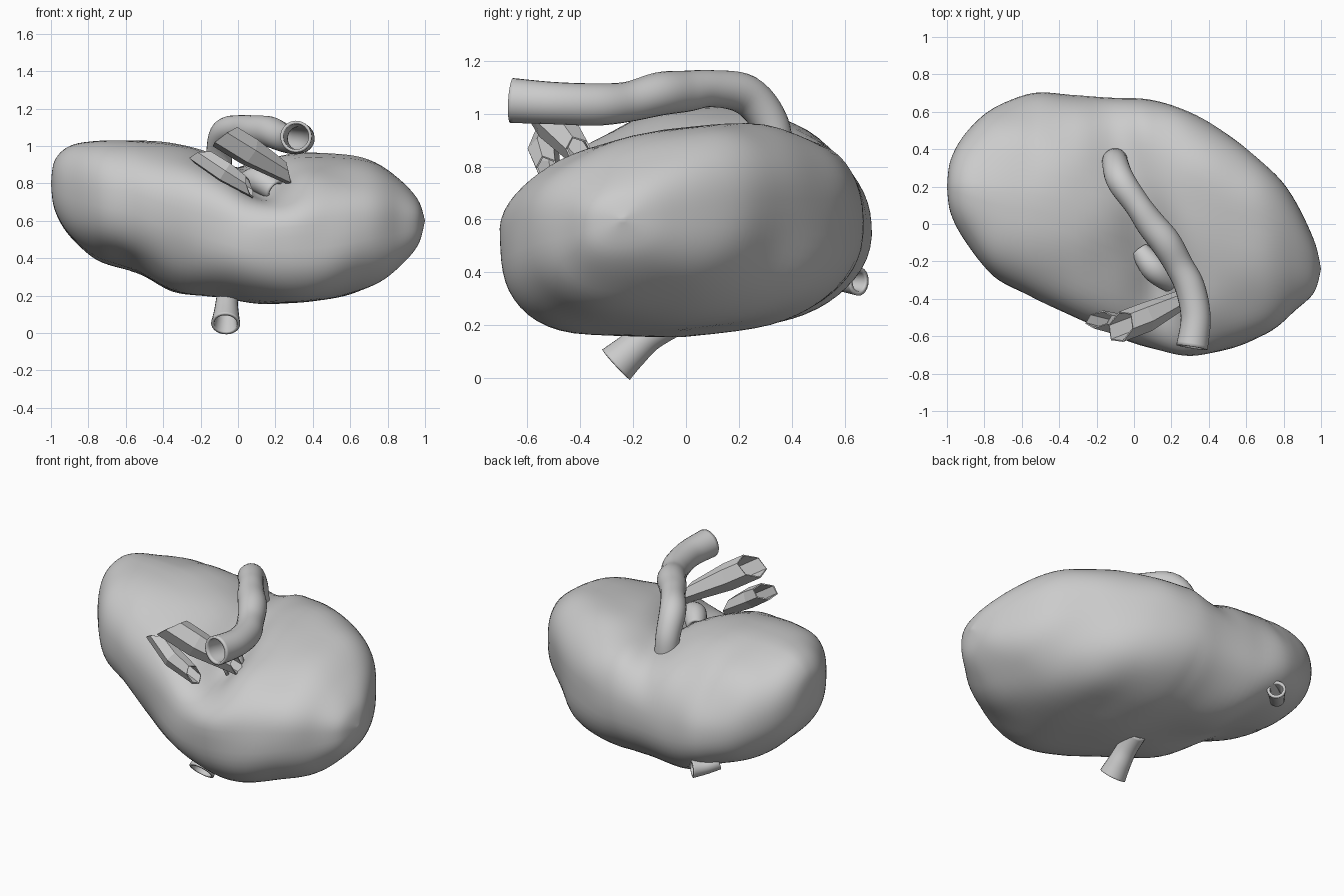
import bpy, bmesh, math
from mathutils import Vector, noise

cube = bpy.data.objects.get("Cube")
if cube:
    bpy.data.objects.remove(cube, do_unlink=True)

grey = bpy.data.materials.new("plain_grey")
grey.use_nodes = True
grey.diffuse_color = (0.6, 0.6, 0.6, 1)
grey.node_tree.nodes["Principled BSDF"].inputs["Base Color"].default_value = (0.6, 0.6, 0.6, 1)


def spline_samples(keys, steps):
    """Catmull-Rom samples through a list of tuples."""
    result = []
    last = len(keys) - 1
    for i in range(last):
        a, b, c, d = (keys[min(max(k, 0), last)] for k in (i - 1, i, i + 1, i + 2))
        for s in range(steps):
            t = s / steps
            result.append([q + t * (r - p + t * (2 * p - 5 * q + 4 * r - u
                           + t * (3 * q - p - 3 * r + u))) / 2
                           for p, q, r, u in zip(a, b, c, d)])
    result.append(list(keys[-1]))
    return result


def signed_power(value, power):
    return math.copysign(abs(value) ** power, value)


def mix(start, end, factor):
    return start + (end - start) * factor


def add_object(name, bm, smooth=True):
    mesh = bpy.data.meshes.new(name)
    bmesh.ops.recalc_face_normals(bm, faces=bm.faces)
    for face in bm.faces:
        face.smooth = smooth
    bm.to_mesh(mesh)
    bm.free()
    mesh.materials.append(grey)
    obj = bpy.data.objects.new(name, mesh)
    bpy.context.collection.objects.link(obj)
    return obj


def bridge(bm, rings):
    for low, high in zip(rings, rings[1:]):
        count = len(low)
        for i in range(count):
            j = (i + 1) % count
            bm.faces.new((low[i], low[j], high[j], high[i]))


# Body stations along x: x, front y, back y, bottom z, top z
stations = [
    (-1, .2, .2, .8, .8),
    (-.98, .06, .34, .66, .92),
    (-.9, -.09, .48, .52, 1),
    (-.75, -.28, .62, .41, 1.04),
    (-.55, -.38, .69, .34, 1.04),
    (-.35, -.47, .69, .23, 1.02),
    (-.1, -.6, .68, .19, .96),
    (.1, -.66, .66, .155, .91),
    (.3, -.71, .6, .155, .94),
    (.5, -.67, .48, .175, .94),
    (.7, -.58, .31, .25, .91),
    (.85, -.47, .14, .35, .82),
    (.96, -.37, -.08, .47, .71),
    (1, -.24, -.24, .6, .6),
]


def build_body():
    bm = bmesh.new()
    rings = []
    sides = 64
    for x, front, back, bottom, top in spline_samples(stations, 6):
        mid_y, half_y = (front + back) / 2, (back - front) / 2
        mid_z, half_z = (bottom + top) / 2, (top - bottom) / 2
        # One lobe is round and droops at the back, the other is fuller
        lobe = min(1, max(0, (x + .55) / .6))
        back_tilt = mix(-.19, .09, lobe)
        front_tilt = mix(0, .05, lobe)
        ring = []
        for i in range(sides):
            a = math.tau * i / sides
            upper = max(0, math.sin(a))
            power = mix(.95 if math.cos(a) > 0 else .82, .76, lobe)
            dy = half_y * signed_power(math.cos(a), power)
            y = mid_y + dy
            z = mid_z + half_z * signed_power(math.sin(a), power)
            if dy > 0:
                z += dy * (back_tilt + .05 * lobe * upper)
            else:
                z += dy * (front_tilt + .13 * lobe * upper)
            # Hollow and groove on the upper side
            hollow = .05 * math.exp(-((x - .08) / .2) ** 2 - ((y + .35) / .28) ** 2)
            groove = .07 * math.exp(-((x - .06 + .3 * y) / .13) ** 2)
            z -= upper * (hollow + groove)
            ring.append(bm.verts.new((x, y, z)))
        rings.append(ring)
    bridge(bm, rings)
    bmesh.ops.remove_doubles(bm, verts=bm.verts, dist=.0005)
    bm.normal_update()
    # Gentle organic lumps
    for v in bm.verts:
        lump = noise.noise(v.co * 3.2) * .02 * min(1, 5 * (1 - abs(v.co.x)))
        v.co += v.normal * lump
    return add_object("organ_body", bm)


def tube(name, path, sides=24, steps=6, smooth=True, wall=.016, slant=0):
    """Open hollow tube; each path entry is x, y, z, radius."""
    samples = spline_samples(path, steps)
    centres = [Vector(s[:3]) for s in samples]
    bm = bmesh.new()
    rings = []
    side = None
    for i, (centre, sample) in enumerate(zip(centres, samples)):
        direction = (centres[min(i + 1, len(centres) - 1)] - centres[max(i - 1, 0)]).normalized()
        if side is None:
            side = direction.orthogonal()
        side = (side - direction * side.dot(direction)).normalized()
        other = direction.cross(side)
        ring = []
        for k in range(sides):
            a = math.tau * k / sides
            co = centre + (side * math.cos(a) + other * math.sin(a)) * sample[3]
            # Ragged slanted ends
            if i in (0, len(centres) - 1):
                co += direction * slant * math.cos(a + i)
            ring.append(bm.verts.new(co))
        rings.append(ring)
    bridge(bm, rings)
    obj = add_object(name, bm, smooth)
    shell = obj.modifiers.new("wall", "SOLIDIFY")
    shell.thickness = wall
    shell.offset = -1
    return obj


build_body()

# Long arched vessel over the top
tube("arched_vessel", [
    (-.1, .34, .82, .068), (-.1, .32, .96, .07), (-.07, .23, 1.07, .076),
    (.02, .1, 1.095, .07), (.09, 0, 1.085, .078), (.17, -.1, 1.075, .082),
    (.24, -.22, 1.045, .076), (.3, -.34, 1.035, .08),
    (.33, -.5, 1.04, .08), (.31, -.66, 1.05, .085)])

# Lower and rear stubs
tube("lower_tube", [
    (-.05, -.04, .22, .06), (-.06, -.14, .16, .06),
    (-.063, -.21, .1, .068), (-.066, -.265, .05, .078)])
tube("rear_tube", [
    (-.6, .54, .39, .045), (-.55, .6, .37, .045), (-.5, .655, .365, .054)])

# Faceted broken vessels at the hollow
tube("upper_broken_vessel", [
    (-.07, -.55, 1.05, .08), (.06, -.5, .97, .08), (.27, -.4, .85, .05)],
    sides=6, steps=1, smooth=False, wall=.008, slant=.05)
tube("front_broken_vessel", [
    (-.19, -.51, .94, .055), (-.07, -.54, .86, .06), (.06, -.52, .78, .045)],
    sides=6, steps=1, smooth=False, wall=.008, slant=.05)
tube("inner_stub", [
    (.03, -.14, .8, .05), (.11, -.24, .82, .07), (.2, -.31, .76, .06)])
